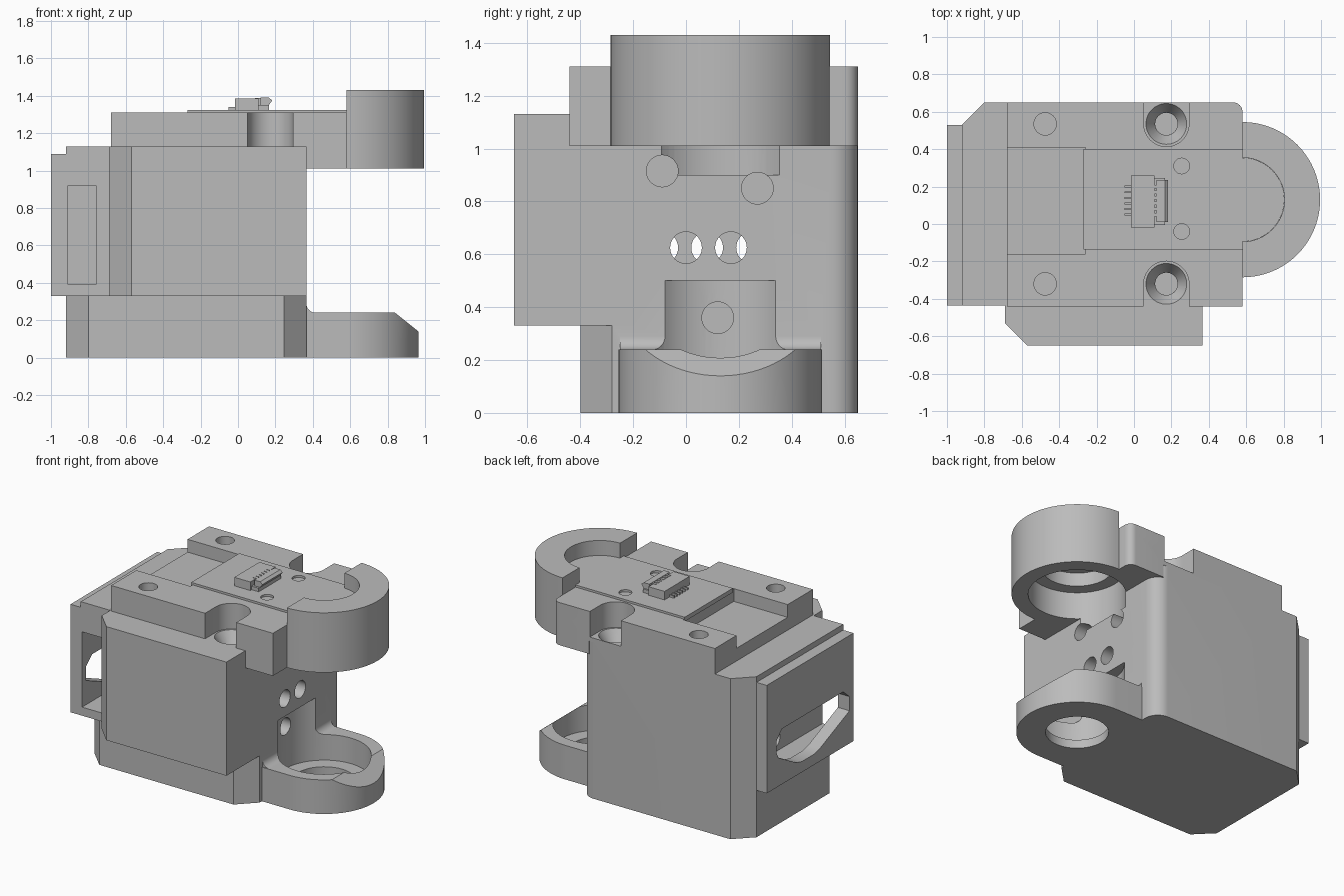
import bpy, bmesh, math
from mathutils import Vector

if "Cube" in bpy.data.objects:
    bpy.data.objects.remove(bpy.data.objects["Cube"])

grey = bpy.data.materials.new("plain grey")
grey.use_nodes = True
colour = (0.5, 0.5, 0.5, 1)
grey.diffuse_color = colour
grey.node_tree.nodes["Principled BSDF"].inputs["Base Color"].default_value = colour


def prism(name, pts, lo, hi, axis="z"):
    """Extrude an outline along an axis; outlines are xy, xz or yz pairs."""
    place = {"z": lambda a, b, h: (a, b, h),
             "y": lambda a, b, h: (a, h, b),
             "x": lambda a, b, h: (h, a, b)}[axis]
    bm = bmesh.new()
    face = bm.faces.new([bm.verts.new(place(a, b, lo)) for a, b in pts])
    ext = bmesh.ops.extrude_face_region(bm, geom=[face])
    shift = Vector(place(0, 0, hi - lo))
    bmesh.ops.translate(bm, vec=shift, verts=[v for v in ext["geom"] if isinstance(v, bmesh.types.BMVert)])
    bmesh.ops.recalc_face_normals(bm, faces=bm.faces)
    me = bpy.data.meshes.new(name)
    bm.to_mesh(me)
    bm.free()
    me.materials.append(grey)
    ob = bpy.data.objects.new(name, me)
    bpy.context.collection.objects.link(ob)
    return ob


def rect(a0, a1, b0, b1):
    return [(a0, b0), (a1, b0), (a1, b1), (a0, b1)]


def box(name, x0, x1, y0, y1, z0, z1):
    return prism(name, rect(x0, x1, y0, y1), z0, z1)


def arc(cx, cy, r, start, end, n=16):
    return [(cx + r * math.cos(math.radians(start + (end - start) * i / n)),
             cy + r * math.sin(math.radians(start + (end - start) * i / n)))
            for i in range(n + 1)]


def cyl(name, a, b, r, lo, hi, axis="z", n=48):
    return prism(name, arc(a, b, r, 0, 360, n)[:-1], lo, hi, axis)


def cone(name, x, y, r0, r1, z0, z1):
    ob = cyl(name, x, y, r0, z0, z1)
    for v in ob.data.vertices:
        if v.co.z > (z0 + z1) / 2:
            v.co.x = x + (v.co.x - x) * r1 / r0
            v.co.y = y + (v.co.y - y) * r1 / r0
    return ob


def combine(target, others, op):
    """Apply booleans one after another and drop the helper solids."""
    for other in others:
        mod = target.modifiers.new("bool", "BOOLEAN")
        mod.operation, mod.solver, mod.object = op, "EXACT", other
        bpy.context.view_layer.update()
        me = bpy.data.meshes.new_from_object(
            target.evaluated_get(bpy.context.evaluated_depsgraph_get()))
        target.modifiers.clear()
        target.data = me
        bpy.data.objects.remove(other)


def smooth(ob):
    bpy.ops.object.select_all(action="DESELECT")
    ob.select_set(True)
    bpy.context.view_layer.objects.active = ob
    bpy.ops.object.shade_smooth_by_angle(angle=math.radians(30))


CX, CY = 0.58, 0.13  # shared axis of both rings

# Main housing with chamfered corners and one rounded back corner
housing = prism("housing", [(-0.92, -0.28), (-0.8, -0.4), (0.245, -0.4), (0.365, -0.28)]
                + arc(0.265, 0.55, 0.1, 0, 90, 10) + [(-0.8, 0.65), (-0.92, 0.53)], 0, 1.13)
front_block = prism("front_block", [(-0.69, -0.2), (-0.69, -0.53), (-0.57, -0.65),
                                    (0.365, -0.65), (0.365, -0.2)], 0.33, 1.13)
corner_block = box("corner_block", -0.92, -0.6, -0.435, 0.0, 0.33, 1.13)
side_block = box("side_block", -1, -0.8, -0.435, 0.53, 0.33, 1.09)

# Upper deck with its overhang
deck_outline = [(-0.68, -0.44), (0.58, -0.44)] + arc(0.53, 0.6, 0.05, 0, 90, 8) + [(-0.68, 0.65)]
deck = prism("deck", deck_outline, 1.1, 1.31)
overhang = prism("overhang", [(0.3, -0.44), (0.58, -0.44)]
                 + arc(0.53, 0.6, 0.05, 0, 90, 8) + [(0.3, 0.65)], 1.01, 1.25)
combine(housing, [front_block, corner_block, side_block, deck, overhang], "UNION")

# Upper half ring
upper_ring = prism("upper_ring", arc(CX, CY, 0.415, -90, 90, 40), 1.01, 1.43)
# Lower ring arm with a sloped nose
arm = prism("arm", [(0.2, CY - 0.385)] + arc(CX, CY, 0.385, -90, 90, 40) + [(0.2, CY + 0.385)], 0, 0.24)
nose_cut = prism("nose_cut", [(0.84, 0.24), (0.98, 0.128), (1.1, 0.128), (1.1, 0.4), (0.84, 0.4)], -1, 1, "y")
combine(arm, [nose_cut], "DIFFERENCE")
fillet = prism("fillet", [(0.3, 0.2), (0.415, 0.2)] + arc(0.415, 0.29, 0.05, 270, 180, 8)
               + [(0.3, 0.29)], CY - 0.38, CY + 0.38, "y")
combine(housing, [upper_ring, arm, fillet], "UNION")

# Ring bores and the cable channel on the deck
cuts = [cyl("arm_pocket", CX, CY, 0.3, 0.06, 0.5, n=64),
        cyl("arm_bore", CX, CY, 0.2, -0.1, 0.2),
        cyl("ring_pocket", CX, CY, 0.31, 0.9, 1.2, n=64),
        cyl("ring_bore", CX, CY, 0.225, 1.1, 1.6),
        box("channel", -0.8, -0.26, -0.16, 0.41, 1.22, 1.5)]

# Screw seats, open to the outer edges, and plain holes
for y, side in ((0.535, 1), (-0.32, -1)):
    outer = y + side * 0.3
    cuts += [cyl("screw_seat", 0.173, y, 0.121, 1.13, 1.5),
             box("seat_opening", 0.052, 0.294, min(y, outer), max(y, outer), 1.13, 1.5),
             cone("countersink", 0.173, y, 0.06, 0.115, 1.05, 1.14),
             cyl("screw_hole", 0.173, y, 0.06, 0.8, 1.1, n=32),
             cyl("deck_hole", -0.475, y, 0.06, 1.0, 1.5, n=32)]

# Side cavity, its front slot and its rounded window
window = [(-0.39, 0.56), (-0.06, 0.42), (0.0, 0.405), (0.14, 0.405), (0.2, 0.42), (0.4, 0.53),
          (0.42, 0.57), (0.42, 0.66), (0.36, 0.72), (-0.32, 0.72), (-0.39, 0.66)]
cuts += [box("cavity", -0.91, -0.76, -0.6, 0.45, 0.39, 0.92),
         prism("window", window, -1.2, -0.85, "x")]

# Wire holes in the wall facing the rings and in the cavity
for y, z in ((0, 0.625), (0.17, 0.625), (-0.09, 0.915), (0.27, 0.85), (0.12, 0.36)):
    cuts.append(cyl("wall_hole", y, z, 0.06, -0.2, 0.6, "x", 32))
for y, z in ((-0.09, 0.625), (0.08, 0.625), (0.25, 0.625), (0.1, 0.48)):
    cuts.append(cyl("cavity_hole", y, z, 0.06, -0.85, -0.1, "x", 32))
combine(housing, cuts, "DIFFERENCE")
smooth(housing)

# Circuit board ending in a half disc inside the upper ring
board = prism("board", [(-0.27, -0.135), (CX, -0.135)] + arc(CX, CY, 0.224, -90, 90, 32)
              + [(CX, 0.4), (-0.27, 0.4)], 1.295, 1.325)
combine(board, [cyl("board_hole", 0.255, y, 0.042, 1.2, 1.4, n=24) for y in (-0.04, 0.31)], "DIFFERENCE")
smooth(board)

# Flat cable connector
box("connector_body", -0.015, 0.11, -0.02, 0.26, 1.32, 1.385)
box("connector_base", 0.1, 0.165, -0.005, 0.245, 1.32, 1.35)
prism("connector_flap", [(0.12, 1.35), (0.165, 1.35), (0.183, 1.375), (0.165, 1.39), (0.12, 1.39)],
      0.01, 0.235, "y")
for i in range(6):
    y = 0.045 + i * 0.03
    box("connector_pin", -0.05, 0.0, y, y + 0.01, 1.32, 1.34)
    box("connector_tooth", 0.09, 0.13, y - 0.004, y + 0.014, 1.34, 1.388)
